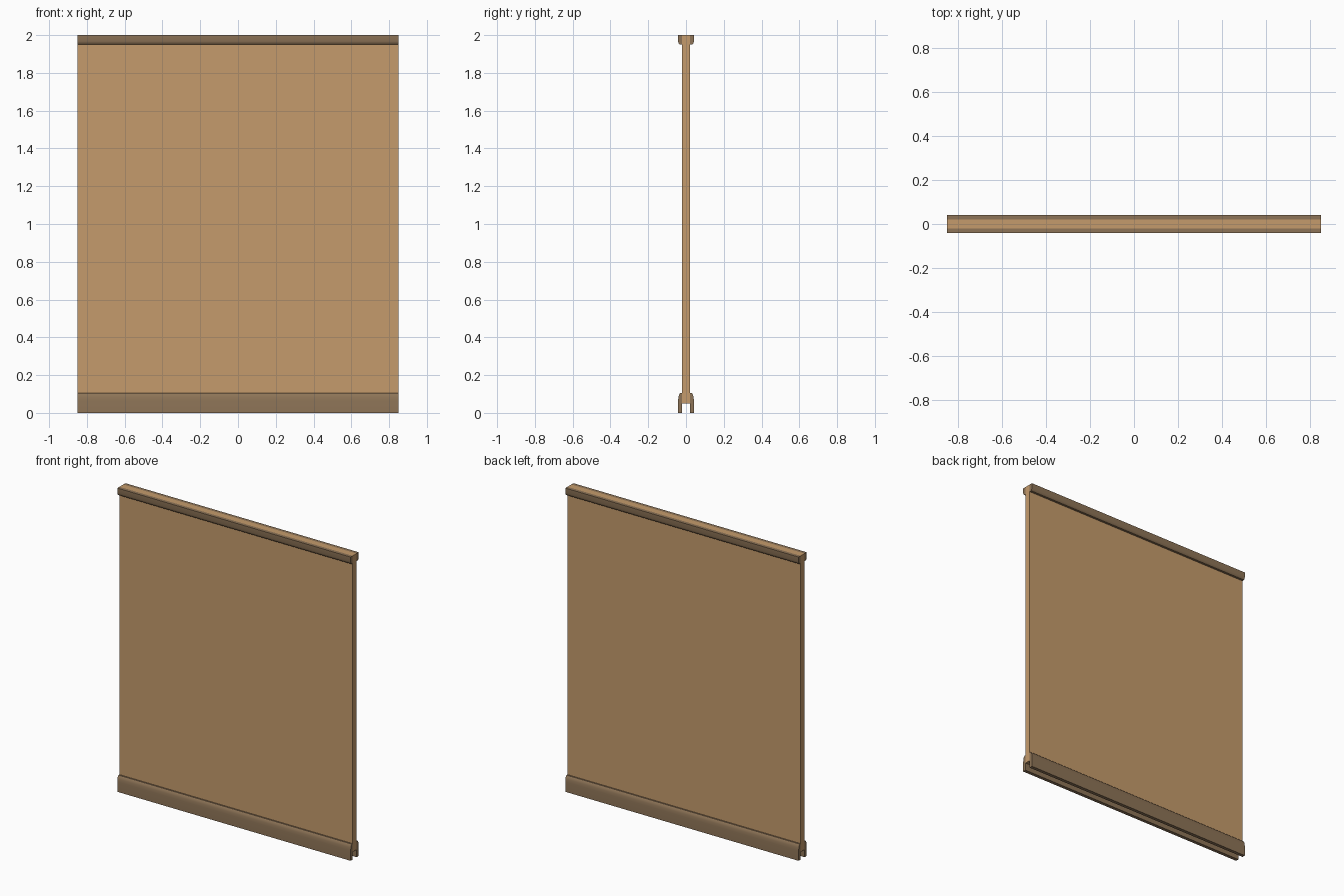
import bpy
import bmesh

cube = bpy.data.objects.get("Cube")
if cube:
    bpy.data.objects.remove(cube, do_unlink=True)

HALF = 0.85    # half width of the wall
CORE = 0.02    # half thickness of the panel
TRIM = 0.042   # outer reach of the trim


def make_material(name, colour):
    mat = bpy.data.materials.new(name)
    mat.use_nodes = True
    mat.diffuse_color = colour
    mat.node_tree.nodes["Principled BSDF"].inputs["Base Color"].default_value = colour
    return mat


tan = make_material("tan_panel", (0.56, 0.33, 0.15, 1))
brown = make_material("brown_trim", (0.27, 0.175, 0.095, 1))


def extrude_profile(name, points, mat):
    """Extrude a (y, z) outline along the whole width."""
    bm = bmesh.new()
    face = bm.faces.new([bm.verts.new((-HALF, y, z)) for y, z in points])
    ext = bmesh.ops.extrude_face_region(bm, geom=[face])
    verts = [g for g in ext["geom"] if isinstance(g, bmesh.types.BMVert)]
    bmesh.ops.translate(bm, verts=verts, vec=(2 * HALF, 0, 0))
    bmesh.ops.recalc_face_normals(bm, faces=bm.faces)
    mesh = bpy.data.meshes.new(name)
    bm.to_mesh(mesh)
    bm.free()
    mesh.materials.append(mat)
    obj = bpy.data.objects.new(name, mesh)
    bpy.context.collection.objects.link(obj)
    bpy.ops.object.select_all(action="DESELECT")
    obj.select_set(True)
    bpy.context.view_layer.objects.active = obj
    bpy.ops.object.shade_smooth_by_angle()
    return obj


# Wall panel
extrude_profile("wall_panel", [(-CORE, 0.05), (CORE, 0.05), (CORE, 2), (-CORE, 2)], tan)

# Rounded skirting and cornice on both faces
skirting = [(CORE, 0), (TRIM, 0), (TRIM, 0.065), (0.04, 0.085),
            (0.036, 0.098), (0.03, 0.105), (CORE, 0.105)]
cornice = [(CORE, 2), (TRIM, 2), (TRIM, 1.968), (0.039, 1.957),
           (0.033, 1.951), (0.027, 1.95), (CORE, 1.95)]
for side, sign in (("front", -1), ("back", 1)):
    for part, outline in (("skirting", skirting), ("cornice", cornice)):
        extrude_profile(f"{side}_{part}", [(sign * y, z) for y, z in outline], brown)
